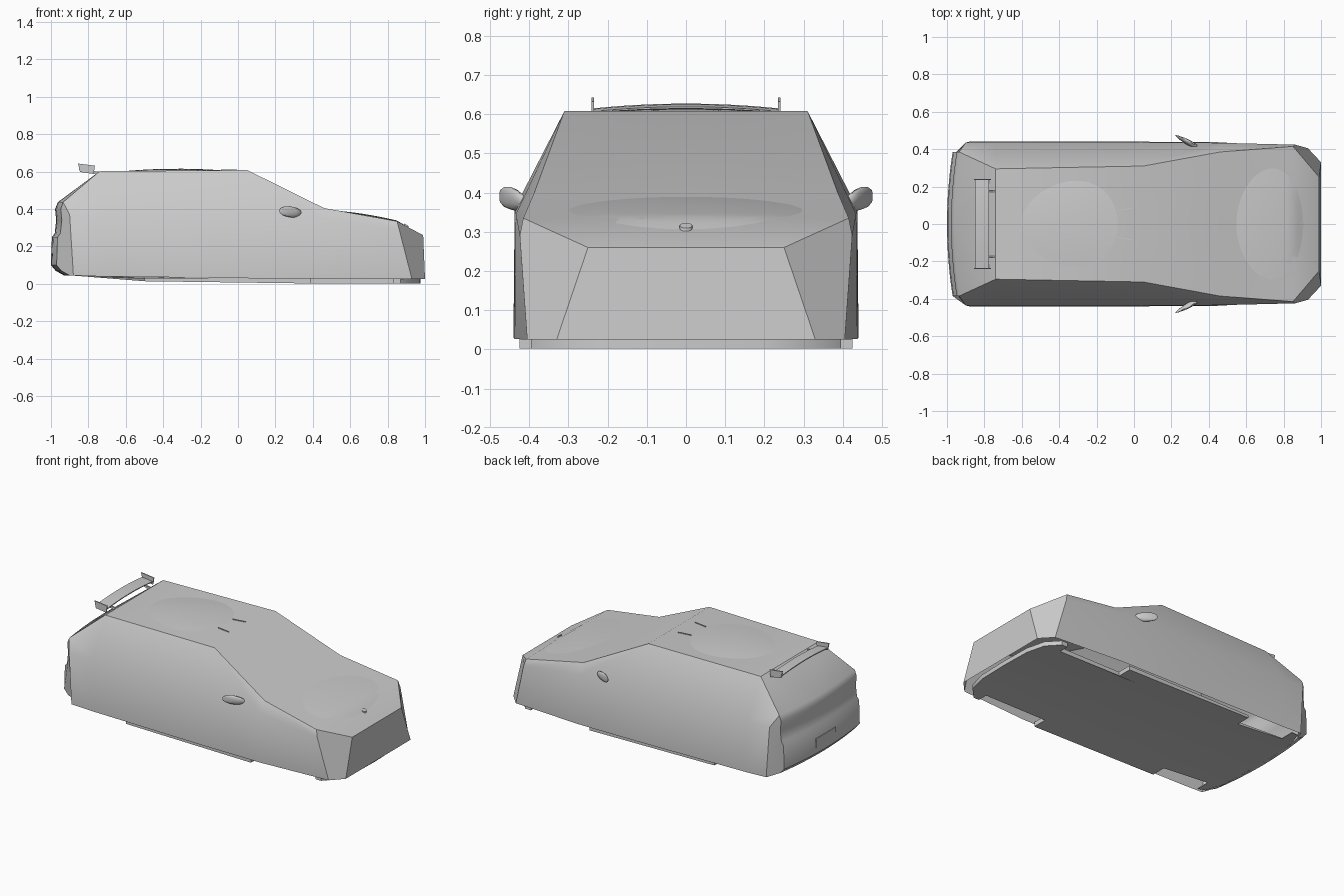
import bpy, bmesh, math
from mathutils import Vector

cube = bpy.data.objects.get("Cube")
if cube:
    bpy.data.objects.remove(cube)

grey = bpy.data.materials.new("body_grey")
grey.use_nodes = True
grey.diffuse_color = (0.6, 0.6, 0.6, 1)
grey.node_tree.nodes["Principled BSDF"].inputs["Base Color"].default_value = (0.6, 0.6, 0.6, 1)


def finish(name, bm, mirror=False, angle=35):
    bmesh.ops.recalc_face_normals(bm, faces=bm.faces)
    mesh = bpy.data.meshes.new(name)
    bm.to_mesh(mesh)
    bm.free()
    mesh.materials.append(grey)
    ob = bpy.data.objects.new(name, mesh)
    bpy.context.collection.objects.link(ob)
    bpy.ops.object.select_all(action='DESELECT')
    ob.select_set(True)
    bpy.context.view_layer.objects.active = ob
    bpy.ops.object.shade_smooth_by_angle(angle=math.radians(angle))
    if mirror:
        mod = ob.modifiers.new("Mirror", 'MIRROR')
        mod.use_axis = (False, True, False)
        mod.merge_threshold = 0.0005
    return ob


def loft(name, rings, mirror=False, angle=35):
    """Closed rings joined in order, with capped ends."""
    bm = bmesh.new()
    rows = [[bm.verts.new(p) for p in ring] for ring in rings]
    n = len(rows[0])
    for a, b in zip(rows, rows[1:]):
        for i in range(n):
            j = (i + 1) % n
            bm.faces.new((a[i], a[j], b[j], b[i]))
    bm.faces.new(rows[0])
    bm.faces.new(rows[-1])
    return finish(name, bm, mirror, angle)


def box(name, lo, hi, mirror=False):
    ring = lambda x: [(x, lo[1], lo[2]), (x, hi[1], lo[2]), (x, hi[1], hi[2]), (x, lo[1], hi[2])]
    return loft(name, [ring(lo[0]), ring(hi[0])], mirror)


# Body shell: half of it, open underneath
edge = [(-.935, .385, .437), (-.74, .295, .602), (.05, .31, .608), (.46, .385, .405), (.85, .415, .335)]
shoulder = [(-.90, .435, .37), (-.74, .437, .365), (.05, .437, .36), (.46, .434, .345), (.862, .424, .29)]
sill = [(-.88, .44, .045), (-.74, .44, .04), (.05, .44, .03), (.46, .437, .027), (.93, .405, .025)]
bm = bmesh.new()
V = lambda p: bm.verts.new(p)
E, S, B = [[V(p) for p in row] for row in (edge, shoulder, sill)]
M = [V((x, 0, z)) for x, y, z in edge[1:]]
for i in range(4):
    bm.faces.new((E[i], E[i + 1], S[i + 1], S[i]))
    bm.faces.new((S[i], S[i + 1], B[i + 1], B[i]))
for i in range(3):
    bm.faces.new((M[i], M[i + 1], E[i + 2], E[i + 1]))
# nose and cheek
C, D = V((.99, .25, .26)), V((1, .33, .025))
C0, D0 = V((.99, 0, .26)), V((1, 0, .025))
bm.faces.new((M[3], C0, C, E[4]))
bm.faces.new((C0, D0, D, C))
bm.faces.new((E[4], C, D, B[4], S[4]))
# curved tail and bumper
tail = [(-.963, .437), (-.978, .40), (-.972, .34), (-.98, .27), (-.995, .25), (-1, .10), (-.975, .07), (-.93, .045)]
cols = [.385 * i / 6 for i in range(7)]
grid = []
for r, (x, z) in enumerate(tail):
    grid.append([E[0] if r == 0 and i == 6 else V((x + .03 * (y / .385) ** 2, y, z)) for i, y in enumerate(cols)])
for a, b in zip(grid, grid[1:]):
    for i in range(6):
        bm.faces.new((a[i], a[i + 1], b[i + 1], b[i]))
side = [row[6] for row in grid]
bm.faces.new((side[0], side[1], side[2], S[0]))
bm.faces.new(side[2:] + [B[0], S[0]])
# rear window
bm.faces.new([M[0], E[1]] + grid[0][::-1])
finish("body_shell", bm, True)

# Floor pan with wheel notches and rounded ends
outline = [(.975, 0), (.97, .2), (.94, .32), (.87, .395), (.83, .395), (.83, .33), (.39, .33), (.39, .425),
           (-.5, .425), (-.5, .33), (-.83, .33), (-.83, .42), (-.88, .41), (-.92, .3), (-.935, 0)]


def floor_z(x):
    return .002 if x > .39 else .002 + .012 * (.39 - x) / .89 if x > -.5 else .014 + .034 * (-.5 - x) / .43


bm = bmesh.new()
low = [bm.verts.new((x, y, floor_z(x))) for x, y in outline]
top = [bm.verts.new((x, y, max(.03, floor_z(x) + .005))) for x, y in outline]
bm.faces.new(low)
for i in range(len(low) - 1):
    bm.faces.new((low[i], low[i + 1], top[i + 1], top[i]))
finish("floor_pan", bm, True)
# keep the pan facing downwards
pan = bpy.data.objects["floor_pan"].data
if max(pan.polygons, key=lambda f: f.area).normal.z > 0:
    pan.flip_normals()


# Shallow domes on the roof and the bonnet
def dome(name, x0, x1, half_y, height, z_at, skew):
    bm = bmesh.new()
    rings = []
    for r in range(1, 7):
        t = r / 6
        ring = []
        for k in range(32):
            a = math.tau * k / 32
            c, s = math.cos(a), math.sin(a)
            x = (x0 + x1) / 2 + t * (x1 - x0) / 2 * c
            y = t * half_y * s * (1 + skew * c)
            ring.append(bm.verts.new((x, y, z_at(x) + height * (1 - t * t) - .0005)))
        rings.append(ring)
    bm.faces.new(rings[0])
    for a, b in zip(rings, rings[1:]):
        for k in range(32):
            j = (k + 1) % 32
            bm.faces.new((a[k], a[j], b[j], b[k]))
    finish(name, bm)


dome("roof_dome", -.61, -.08, .235, .011, lambda x: .602 + (x + .74) * .0076, .15)
dome("bonnet_dome", .54, .91, .31, .008,
     lambda x: .405 - (x - .46) * .18 if x < .85 else .335 - (x - .85) * .536, .1)

# Rear wing: arched blade, end plates and struts
blade = []
for i in range(13):
    y = -.235 + .47 * i / 12
    z = .609 + .012 * (1 - (y / .235) ** 2)
    blade.append([(-.85, y, z + .006), (-.815, y, z + .004), (-.775, y, z - .002), (-.775, y, z - .008),
                  (-.815, y, z - .004), (-.85, y, z)])
loft("wing_blade", blade)
plate = [(-.855, .643), (-.765, .632), (-.772, .588), (-.845, .598)]
loft("wing_end_plate", [[(x, y, z) for x, z in plate] for y in (.234, .241)], True)
strut = [(-.80, .608), (-.775, .604), (-.735, .598), (-.75, .585), (-.785, .592)]
loft("wing_strut", [[(x, y, z) for x, z in strut] for y in (.170, .180)], True)

# Door mirrors: a bent tapering pod
pod = []
for cx, cy, cz, rx, rz in [(.325, .405, .372, .02, .014), (.30, .43, .380, .038, .027), (.275, .448, .386, .038, .029),
                           (.25, .464, .389, .026, .025), (.23, .474, .391, .008, .016)]:
    pod.append([(cx + rx * math.cos(a), cy + .4 * rx * -math.cos(a) * .5, cz + rz * math.sin(a))
                for a in [math.tau * k / 12 for k in range(12)]])
loft("door_mirror", pod, True, 50)

# Roof fins, nose badge and rear plate
fin = [(-.09, .07), (-.005, .083), (-.005, .087), (-.09, .074)]
loft("roof_fin", [[(x, y, z) for x, y in fin] for z in (.602, .612)], True)
slope = Vector((.14, 0, -.075)).normalized()
disc = [[Vector((.90, 0, .308)) + slope * .014 * math.cos(math.tau * k / 16)
         + Vector((0, .016 * math.sin(math.tau * k / 16), h)) for k in range(16)] for h in (-.004, .008)]
loft("nose_badge", disc)
box("rear_plate", (-1.0, -.10, .135), (-.992, .10, .195))
